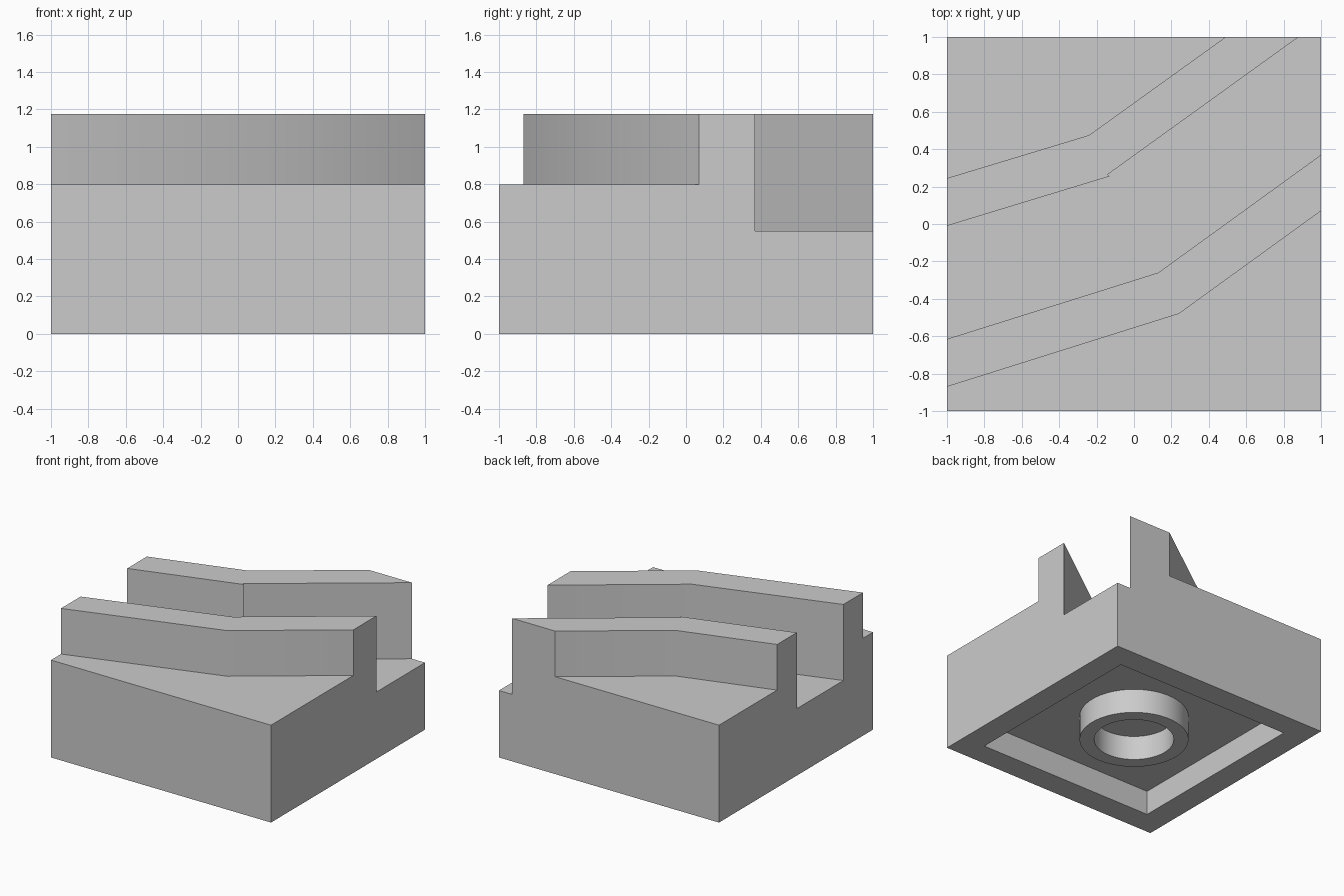
import bpy, bmesh, math
from mathutils import Vector

old = bpy.data.objects.get("Cube")
if old:
    bpy.data.objects.remove(old, do_unlink=True)

grey = bpy.data.materials.new("plain grey")
grey.use_nodes = True
colour = (0.6, 0.6, 0.6, 1)
grey.diffuse_color = colour
grey.node_tree.nodes["Principled BSDF"].inputs["Base Color"].default_value = colour


def prism(name, outline, z0, z1):
    """Extrude a flat outline from z0 up to z1."""
    bm = bmesh.new()
    face = bm.faces.new([bm.verts.new((x, y, z0)) for x, y in outline])
    top = bmesh.ops.extrude_face_region(bm, geom=[face])["geom"]
    for v in top:
        if isinstance(v, bmesh.types.BMVert):
            v.co.z = z1
    bmesh.ops.recalc_face_normals(bm, faces=bm.faces)
    mesh = bpy.data.meshes.new(name)
    bm.to_mesh(mesh)
    bm.free()
    mesh.materials.append(grey)
    obj = bpy.data.objects.new(name, mesh)
    bpy.context.collection.objects.link(obj)
    return obj


def carve(obj, cutter):
    """Cut one solid out of another, then discard the cutter."""
    cutter.hide_render = True
    mod = obj.modifiers.new("carve", "BOOLEAN")
    mod.operation = "DIFFERENCE"
    mod.solver = "EXACT"
    mod.object = cutter
    bpy.context.view_layer.objects.active = obj
    bpy.ops.object.modifier_apply(modifier=mod.name)
    bpy.data.objects.remove(cutter, do_unlink=True)


def overshoot(path, amount=0.3):
    """Lengthen both ends of a path so that it runs past the block."""
    pts = [Vector(p) for p in path]
    pts[0] += (pts[0] - pts[1]).normalized() * amount
    pts[-1] += (pts[-1] - pts[-2]).normalized() * amount
    return pts


def square(h):
    return [(-h, -h), (h, -h), (h, h), (-h, h)]


def circle(r, sides=64):
    return [(r * math.cos(math.tau * i / sides), r * math.sin(math.tau * i / sides))
            for i in range(sides)]


def smooth(obj):
    bpy.ops.object.select_all(action="DESELECT")
    obj.select_set(True)
    bpy.context.view_layer.objects.active = obj
    bpy.ops.object.shade_smooth_by_angle(angle=math.radians(30))


# Heights
TOP, SHELF, CHANNEL, CAVITY = 1.175, 0.8, 0.55, 0.2

# Plan lines of the two bent walls
front_outer = overshoot([(-1, -0.87), (0.24, -0.48), (1, 0.07)])
front_inner = overshoot([(-1, -0.615), (0.13, -0.26), (1, 0.37)])
back_inner = overshoot([(-1, -0.01), (-0.13, 0.255), (-0.14, 0.265), (0.88, 1)])
back_outer = overshoot([(-1, 0.245), (-0.24, 0.475), (0.49, 1)])

# Block with shelves and a channel, leaving the walls standing
block = prism("walled_block", square(1), 0, TOP)
carve(block, prism("front_shelf_cutter", front_outer + [(1.5, -1.5), (-1.5, -1.5)], SHELF, 1.5))
carve(block, prism("channel_cutter", front_inner + back_inner[::-1], CHANNEL, 1.5))
carve(block, prism("back_shelf_cutter", back_outer + [(0.8, 1.5), (-1.5, 1.5)], SHELF, 1.5))

# Hollow underside
carve(block, prism("cavity_cutter", square(0.8), -0.2, CAVITY))
smooth(block)

# Round socket under the block
socket = prism("underside_socket", circle(0.41), 0, CAVITY)
carve(socket, prism("socket_hole_cutter", circle(0.3), -0.1, 0.4))
smooth(socket)
